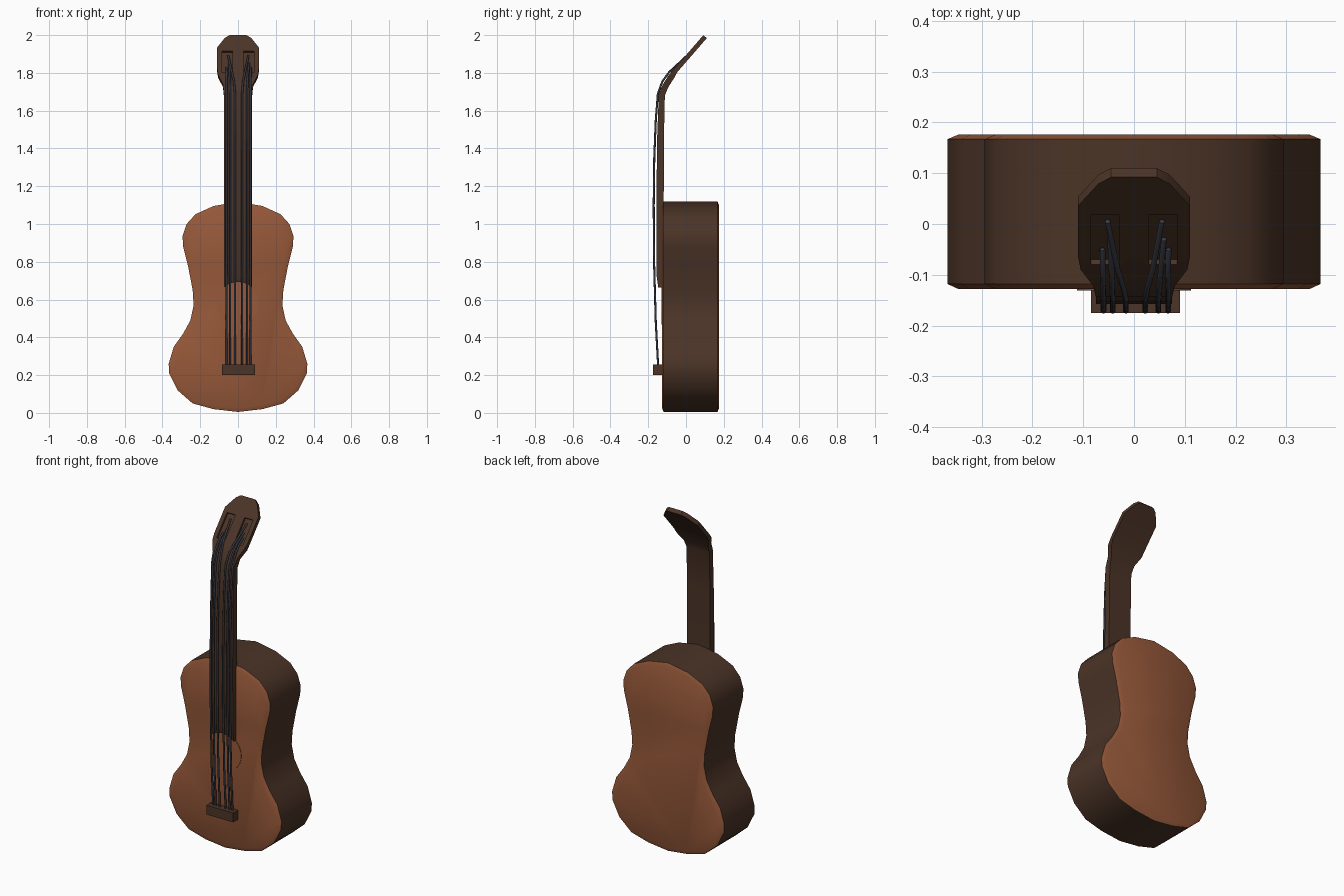
import bpy, bmesh, math
from mathutils import Vector

if "Cube" in bpy.data.objects:
    bpy.data.objects.remove(bpy.data.objects["Cube"])


def material(name, rgb):
    m = bpy.data.materials.new(name)
    m.diffuse_color = (*rgb, 1)
    m.use_nodes = True
    m.node_tree.nodes["Principled BSDF"].inputs["Base Color"].default_value = m.diffuse_color
    return m


TOP = material("orange wood", (0.31, 0.100, 0.042))
DARK = material("dark brown wood", (0.070, 0.034, 0.020))
STRING = material("dark steel", (0.045, 0.048, 0.065))


def finish(name, bm, mats):
    bmesh.ops.recalc_face_normals(bm, faces=bm.faces)
    me = bpy.data.meshes.new(name)
    bm.to_mesh(me)
    bm.free()
    ob = bpy.data.objects.new(name, me)
    bpy.context.collection.objects.link(ob)
    for m in mats:
        me.materials.append(m)
    return ob


def activate(ob):
    bpy.ops.object.select_all(action='DESELECT')
    ob.select_set(True)
    bpy.context.view_layer.objects.active = ob


def smooth(ob, angle=30):
    activate(ob)
    bpy.ops.object.shade_smooth_by_angle(angle=math.radians(angle))


def box(name, centre, size, mat, tilt=0):
    bm = bmesh.new()
    bmesh.ops.create_cube(bm, size=1)
    bmesh.ops.scale(bm, vec=size, verts=bm.verts)
    ob = finish(name, bm, [mat])
    ob.location = centre
    ob.rotation_euler.x = tilt
    return ob


# Body: mirrored outline, dark sides, orange front and back with a chamfered rim
half = [(0.13, 0.02), (0.24, 0.05), (0.32, 0.12), (0.365, 0.21), (0.367, 0.26), (0.34, 0.35),
        (0.29, 0.42), (0.252, 0.49), (0.235, 0.57), (0.24, 0.65), (0.265, 0.78),
        (0.29, 0.88), (0.294, 0.935), (0.272, 1.0), (0.225, 1.052), (0.13, 1.095)]
outline = [(0, 0.005)] + half + [(0, 1.118)] + [(-x, z) for x, z in reversed(half)]


def inset(points, d):
    out, n = [], len(points)
    for i, p in enumerate(points):
        t = (Vector(points[(i + 1) % n]) - Vector(points[i - 1])).normalized()
        out.append((p[0] - t.y * d, p[1] + t.x * d))
    return out


bm = bmesh.new()
rings = []
for y, d in ((-0.128, 0.022), (-0.118, 0), (0.167, 0), (0.176, 0.022)):
    rings.append([bm.verts.new((x, y, z)) for x, z in inset(outline, d)])
n = len(outline)
for r in range(3):
    for i in range(n):
        j = (i + 1) % n
        f = bm.faces.new((rings[r][i], rings[r][j], rings[r + 1][j], rings[r + 1][i]))
        f.material_index = 1 if r == 1 else 0
bm.faces.new(rings[0])
bm.faces.new(rings[3])
smooth(finish("body", bm, [TOP, DARK]))

# Sound hole disc, barely raised from the front
bm = bmesh.new()
bmesh.ops.create_cone(bm, cap_ends=True, segments=40, radius1=0.112, radius2=0.112, depth=0.006)
hole = finish("sound_hole", bm, [TOP])
hole.location = (0, -0.128, 0.58)
hole.rotation_euler.x = math.pi / 2
smooth(hole)

# Neck and headstock: stations of half width, front y, z and back y, z
stations = [(0.075, -0.147, None, -0.12, None), (0.075, -0.155, 0.72, -0.115, 0.72),
            (0.075, -0.157, 1.1, -0.118, 1.1), (0.075, -0.153, 1.45, -0.117, 1.45),
            (0.075, -0.144, 1.69, -0.112, 1.68), (0.08, -0.122, 1.74, -0.093, 1.726),
            (0.105, -0.09, 1.79, -0.062, 1.774)]
for w, z in ((0.11, 1.82), (0.11, 1.935), (0.07, 1.985), (0.045, 2.0)):
    y = -0.09 + (z - 1.79) * 0.867
    stations.append((w, y, z, y + 0.018, z - 0.016))
bm = bmesh.new()
loops = []
cols = [-1, -0.67, -0.33, 0, 0.33, 0.67, 1]
for w, yf, zf, yb, zb in stations:
    loop = []
    for y, z, order in ((yf, zf, cols), (yb, zb, cols[::-1])):
        for c in order:
            x = c * w
            # the lower end follows the round sound hole
            zz = z if z is not None else 0.58 + math.sqrt(0.113 ** 2 - x * x)
            loop.append(bm.verts.new((x, y, zz)))
    loops.append(loop)
k = len(loops[0])
for a, b in zip(loops, loops[1:]):
    for i in range(k):
        j = (i + 1) % k
        bm.faces.new((a[i], a[j], b[j], b[i]))
h = len(cols)
for loop in (loops[0], loops[-1]):
    for i in range(h - 1):
        bm.faces.new((loop[i], loop[i + 1], loop[k - 2 - i], loop[k - 1 - i]))
neck = finish("neck_and_headstock", bm, [DARK])

# Two shallow tuning slots cut into the headstock
for s in (-1, 1):
    cutter = box("slot_cutter", (s * 0.0575, -0.03, 1.859), (0.055, 0.024, 0.15), DARK, -0.714)
    cutter.hide_render = True
    activate(neck)
    mod = neck.modifiers.new("slot", 'BOOLEAN')
    mod.operation = 'DIFFERENCE'
    mod.object = cutter
    bpy.ops.object.modifier_apply(modifier=mod.name)
    bpy.data.objects.remove(cutter)
smooth(neck)

# Bridge
box("bridge", (0.003, -0.15, 0.228), (0.175, 0.05, 0.055), DARK)

# Six strings: x at the bridge, x and y at the slot end
for i, (xb, xe, ye) in enumerate([(-0.06, -0.062, -0.05), (-0.042, -0.047, -0.03),
                                  (-0.016, -0.052, 0.005), (0.022, 0.055, 0.005),
                                  (0.048, 0.059, -0.03), (0.067, 0.068, -0.05)]):
    ze = 1.79 + (ye + 0.09) / 0.867 - 0.008
    path = [(xb, -0.147, 0.24), (xb, -0.16, 0.48), (xb, -0.169, 0.8), (xb, -0.171, 1.1),
            (xb, -0.168, 1.35), (xb, -0.16, 1.55), (xb, -0.149, 1.69),
            (xb + 0.15 * (xe - xb), -0.125, 1.755), (xb + 0.45 * (xe - xb), -0.09, 1.803),
            (xe, ye, ze)]
    cu = bpy.data.curves.new("string_%d" % (i + 1), 'CURVE')
    cu.dimensions = '3D'
    cu.bevel_depth = 0.0055
    cu.bevel_resolution = 2
    cu.use_fill_caps = True
    sp = cu.splines.new('POLY')
    sp.points.add(len(path) - 1)
    for p, co in zip(sp.points, path):
        p.co = (*co, 1)
    cu.materials.append(STRING)
    bpy.context.collection.objects.link(bpy.data.objects.new(cu.name, cu))
